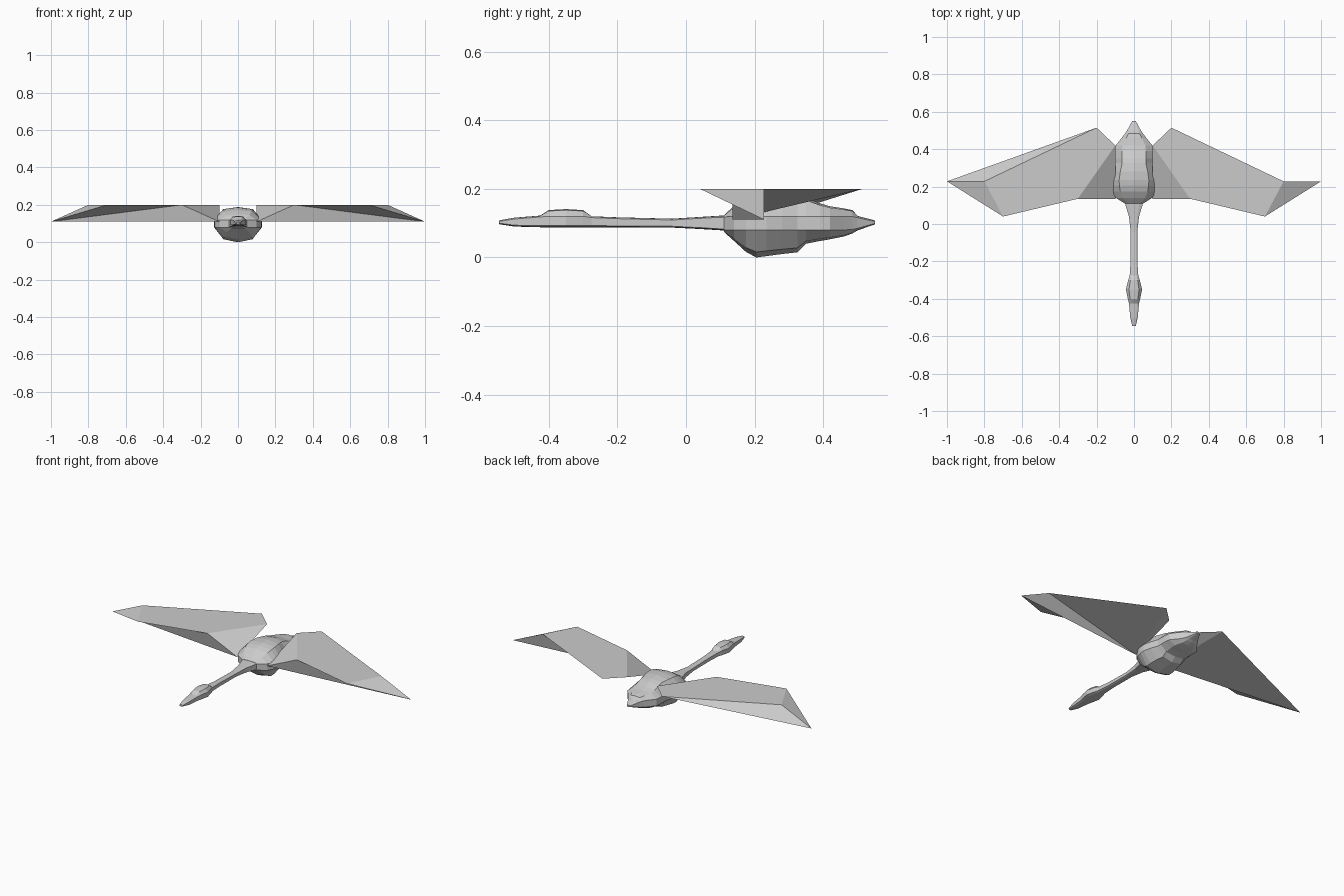
import bpy


def make_object(name, verts, faces):
    mesh = bpy.data.meshes.new(name)
    mesh.from_pydata(verts, [], faces)
    mesh.update()
    obj = bpy.data.objects.new(name, mesh)
    bpy.context.collection.objects.link(obj)
    return obj


def loft(name, sections):
    """Skin ten-sided rings; section = y, half width, bottom, lower side, upper side, top."""
    verts, faces = [], []
    n = 10
    for y, w, bot, lo, hi, top in sections:
        half = [(w * 0.62, top - (top - hi) * 0.15), (w, hi), (w, lo),
                (w * 0.62, bot + (lo - bot) * 0.2)]
        ring = [(0, top)] + half + [(0, bot)] + [(-x, z) for x, z in reversed(half)]
        verts += [(x, y, z) for x, z in ring]
    for s in range(len(sections) - 1):
        a, b = s * n, (s + 1) * n
        for i in range(n):
            j = (i + 1) % n
            faces.append((a + i, a + j, b + j, b + i))
    faces.append(tuple(reversed(range(n))))
    faces.append(tuple(range((len(sections) - 1) * n, len(sections) * n)))
    return make_object(name, verts, faces)


# Head with beak, and the outstretched neck
loft("head_and_neck", [
    (-0.545, 0.010, 0.097, 0.100, 0.105, 0.108),
    (-0.50, 0.020, 0.090, 0.094, 0.112, 0.116),
    (-0.425, 0.027, 0.088, 0.093, 0.118, 0.122),
    (-0.40, 0.033, 0.088, 0.093, 0.120, 0.138),
    (-0.35, 0.043, 0.088, 0.093, 0.120, 0.141),
    (-0.30, 0.031, 0.088, 0.093, 0.120, 0.138),
    (-0.275, 0.023, 0.088, 0.093, 0.116, 0.120),
    (-0.20, 0.018, 0.088, 0.092, 0.113, 0.117),
    (-0.04, 0.018, 0.087, 0.091, 0.109, 0.113),
    (0.04, 0.027, 0.083, 0.087, 0.114, 0.118),
    (0.12, 0.051, 0.078, 0.082, 0.118, 0.123),
])

# Plump body tapering to the tail
loft("body_and_tail", [
    (0.11, 0.05, 0.075, 0.08, 0.118, 0.123),
    (0.14, 0.098, 0.048, 0.08, 0.12, 0.150),
    (0.175, 0.118, 0.016, 0.08, 0.12, 0.172),
    (0.205, 0.126, 0.000, 0.08, 0.12, 0.182),
    (0.235, 0.128, 0.004, 0.08, 0.12, 0.187),
    (0.28, 0.118, 0.010, 0.08, 0.12, 0.188),
    (0.325, 0.102, 0.015, 0.08, 0.12, 0.182),
    (0.35, 0.102, 0.040, 0.08, 0.12, 0.175),
    (0.39, 0.102, 0.048, 0.08, 0.12, 0.158),
    (0.42, 0.098, 0.053, 0.08, 0.12, 0.149),
    (0.46, 0.066, 0.061, 0.08, 0.12, 0.143),
    (0.485, 0.047, 0.070, 0.082, 0.119, 0.138),
    (0.50, 0.037, 0.079, 0.085, 0.116, 0.121),
    (0.55, 0.010, 0.096, 0.099, 0.105, 0.108),
])

# Wings: flat top, sloping front wall, folded underside
A, B, T, C, D, R1, R2 = range(7)
wing_points = [(0.2, 0.515, 0.2), (0.8, 0.228, 0.2), (1.0, 0.228, 0.11),
               (0.7, 0.04, 0.2), (0.3, 0.135, 0.2), (0.1, 0.135, 0.11), (0.1, 0.42, 0.2)]
shared = [(A, D, C, B), (A, R2, D), (R2, R1, D),
          (B, C, T), (D, R1, T), (D, T, C), (A, R1, R2)]
undersides = {1: ("right_wing", [(B, T, R1), (B, R1, A)]),
              -1: ("left_wing", [(T, R1, A), (A, B, T)])}
for side, (name, under) in undersides.items():
    faces = shared + under
    if side < 0:
        faces = [f[::-1] for f in faces]
    make_object(name, [(side * x, y, z) for x, y, z in wing_points], faces)
